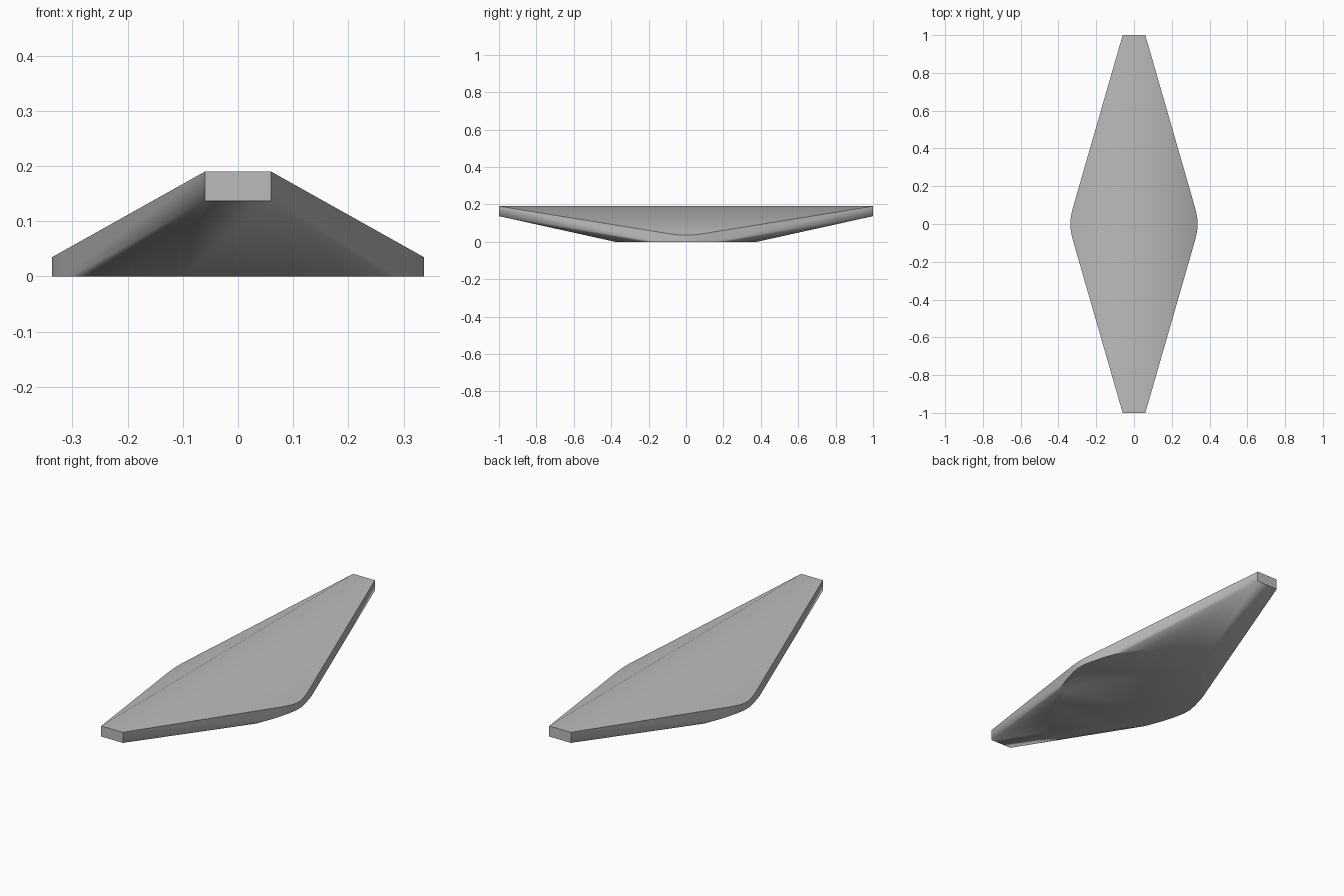
import bpy
import bmesh
import math

cube = bpy.data.objects.get("Cube")
if cube:
    bpy.data.objects.remove(cube, do_unlink=True)

# Plain grey material
grey = bpy.data.materials.new("grey")
grey.use_nodes = True
colour = (0.5, 0.5, 0.5, 1)
grey.diffuse_color = colour
grey.node_tree.nodes["Principled BSDF"].inputs["Base Color"].default_value = colour

RIDGE, TOP, SLOPE, EDGE = 0.06, 0.19, 0.56, 0.053


def top_z(x):
    return TOP - (x - RIDGE) * SLOPE


# One quarter of the plan outline, from the blunt tip to the rounded side
outline = [(RIDGE, 1.0), (0.305, 0.15), (0.318, 0.105), (0.33, 0.06), (0.337, 0.02)]
# One quarter of the flat base
base = [(0.1, 0.38), (0.2, 0.33), (0.27, 0.24)]

quarter = []
for x, y in outline:
    z = top_z(x)
    quarter += [(x, y, z), (x, y, max(z - EDGE, 0))]
quarter += [(x, y, 0) for x, y in base]

# The plate is convex, so mirror the quarter and wrap it
bm = bmesh.new()
for sx in (-1, 1):
    for sy in (-1, 1):
        for x, y, z in quarter:
            bm.verts.new((sx * x, sy * y, z))
bmesh.ops.convex_hull(bm, input=bm.verts)
bmesh.ops.dissolve_limit(bm, angle_limit=math.radians(0.7),
                         verts=bm.verts, edges=bm.edges)
loose = [v for v in bm.verts if not v.link_faces]
bmesh.ops.delete(bm, geom=loose, context="VERTS")
bmesh.ops.recalc_face_normals(bm, faces=bm.faces)

mesh = bpy.data.meshes.new("tapered_plate")
bm.to_mesh(mesh)
bm.free()
mesh.materials.append(grey)
plate = bpy.data.objects.new("tapered_plate", mesh)
bpy.context.collection.objects.link(plate)

# Smooth the gentle folds, keep the rim crisp
bpy.ops.object.select_all(action="DESELECT")
plate.select_set(True)
bpy.context.view_layer.objects.active = plate
bpy.ops.object.shade_smooth_by_angle(angle=math.radians(40))
